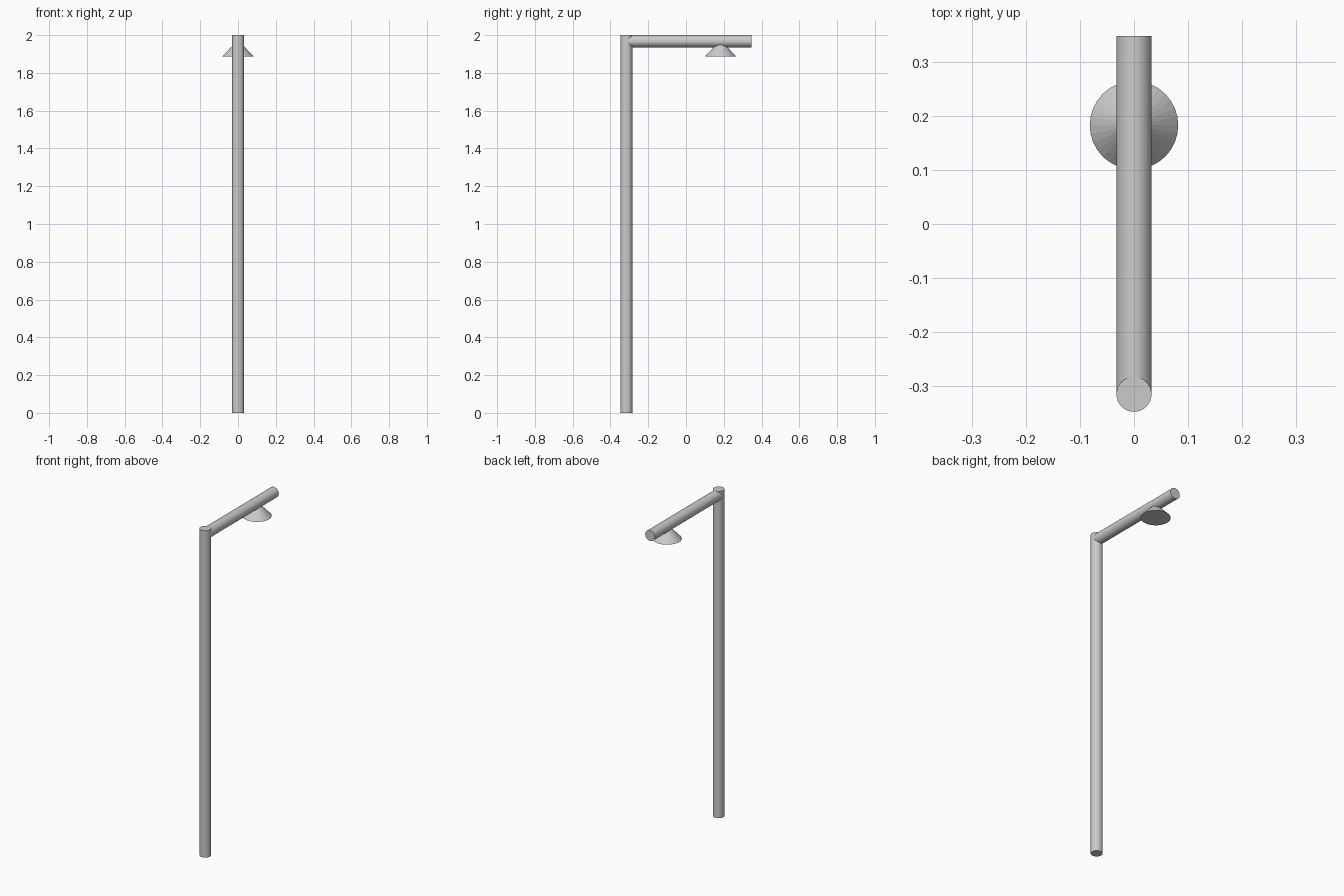
import bpy
from math import pi

if "Cube" in bpy.data.objects:
    bpy.data.objects.remove(bpy.data.objects["Cube"])

SIDES = 32
R = 0.0325          # tube radius
Y_END = 0.348       # half depth of the whole model
POLE_Y = -Y_END + R


def tube(name, length, location, rotation=(0, 0, 0)):
    bpy.ops.mesh.primitive_cylinder_add(vertices=SIDES, radius=R, depth=length,
                                        location=location, rotation=rotation)
    bpy.context.object.name = name


# Upright pole
tube("pole", 2.0, (0, POLE_Y, 1.0))

# Horizontal arm, starting at the pole's axis and level with its top
tube("arm", Y_END - POLE_Y, (0, (Y_END + POLE_Y) / 2, 2.0 - R), (pi / 2, 0, 0))

# Conical lamp shade whose tip sits inside the arm
bottom, height = 1.887, 0.088
bpy.ops.mesh.primitive_cone_add(vertices=SIDES, radius1=0.082, radius2=0, depth=height,
                                location=(0, 0.183, bottom + height / 2))
bpy.context.object.name = "lamp_shade"
